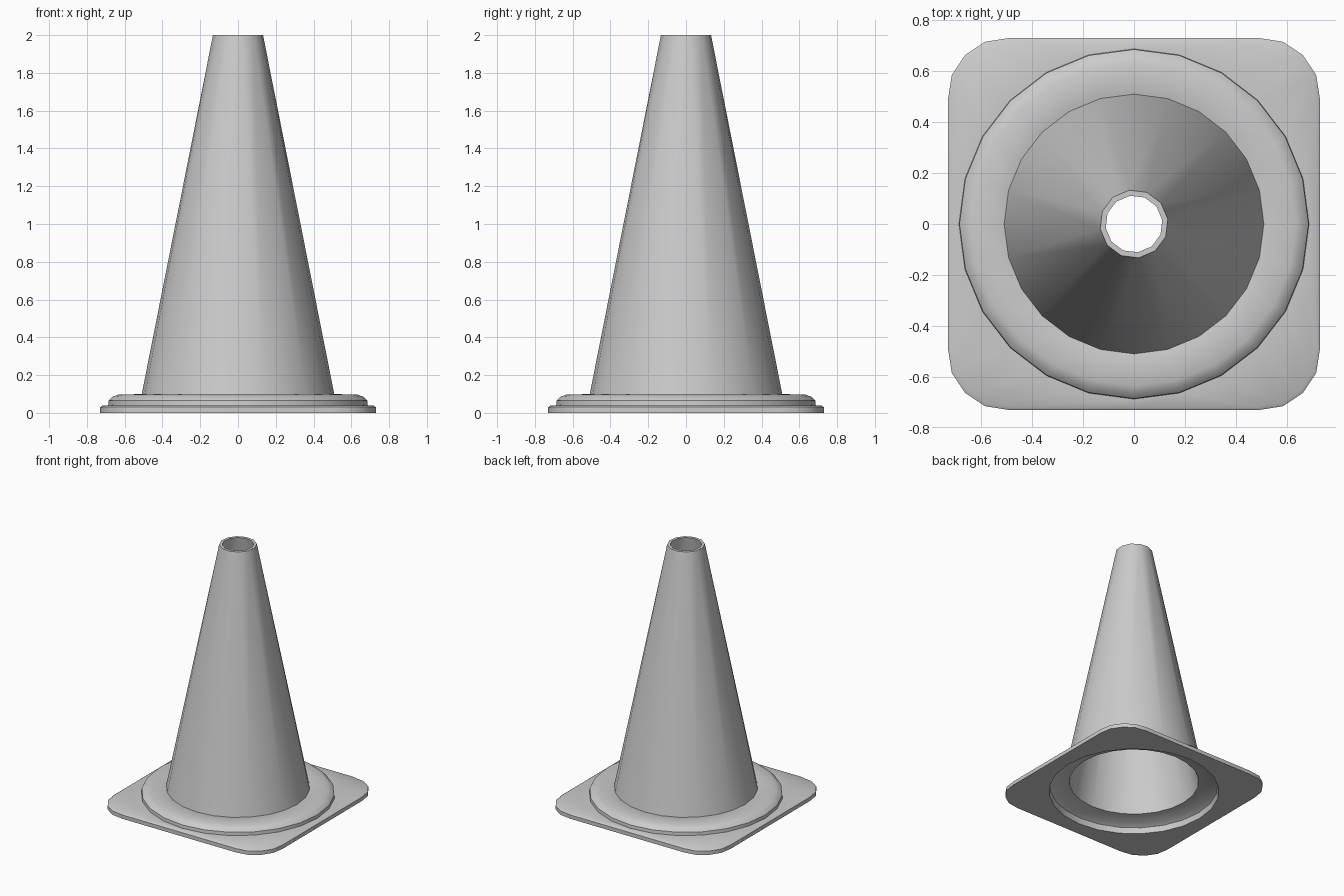
import bpy, bmesh, math

if "Cube" in bpy.data.objects:
    bpy.data.objects.remove(bpy.data.objects["Cube"])

grey = bpy.data.materials.new("light grey")
grey.diffuse_color = (0.6, 0.6, 0.6, 1)
grey.use_nodes = True
grey.node_tree.nodes["Principled BSDF"].inputs["Base Color"].default_value = grey.diffuse_color


def circle(r, z, n=24, turn=0.0):
    """Ring of n points, starting near +x."""
    return [(r * math.cos(2 * math.pi * i / n + turn),
             r * math.sin(2 * math.pi * i / n + turn), z) for i in range(n)]


def rounded_square(z, scale=1.0):
    """Square outline of 24 points: an edge midpoint and five corner points per side."""
    quarter = [(0.73, 0), (0.73, 0.49), (0.715, 0.585), (0.663, 0.663),
               (0.585, 0.715), (0.49, 0.73)]
    pts = []
    for _ in range(4):
        pts += [(x * scale, y * scale, z) for x, y in quarter]
        quarter = [(-y, x) for x, y in quarter]
    return pts


def skin(name, loops, closed=False, angle=40):
    """Join successive loops; a 24-point loop meets a 12-point loop with triangles."""
    bm = bmesh.new()
    rings = [[bm.verts.new(p) for p in loop] for loop in loops]
    pairs = list(zip(rings, rings[1:]))
    if closed:
        pairs.append((rings[-1], rings[0]))
    for a, b in pairs:
        n = max(len(a), len(b))
        ka, kb = n // len(a), n // len(b)
        for i in range(n):
            # offset halves the twist between unequal loops
            j = i + 1
            a0, a1 = a[i // ka], a[(j // ka) % len(a)]
            b0, b1 = b[i // kb], b[(j // kb) % len(b)]
            face = list(dict.fromkeys([a0, a1, b1, b0]))
            bm.faces.new(face)
    bmesh.ops.recalc_face_normals(bm, faces=bm.faces)
    mesh = bpy.data.meshes.new(name)
    bm.to_mesh(mesh)
    bm.free()
    mesh.materials.append(grey)
    obj = bpy.data.objects.new(name, mesh)
    bpy.context.collection.objects.link(obj)
    bpy.ops.object.select_all(action='DESELECT')
    obj.select_set(True)
    bpy.context.view_layer.objects.active = obj
    bpy.ops.object.shade_smooth_by_angle(angle=math.radians(angle))
    return obj


# Square foot with raised collar, hollow underneath
skin("base", [
    circle(0.47, 0.08), circle(0.575, 0.065), circle(0.61, 0.045), circle(0.617, 0.0),
    rounded_square(0.0), rounded_square(0.03), rounded_square(0.038, 0.985),
    circle(0.687, 0.04), circle(0.685, 0.065), circle(0.665, 0.085),
    circle(0.635, 0.096), circle(0.51, 0.1)], closed=True)

# Hollow tapered body, open at the top
turn = math.radians(8)
skin("cone_body", [
    circle(0.51, 0.098), circle(0.134, 2.0, 12, turn),
    circle(0.112, 2.0, 12, turn), circle(0.47, 0.08)])
